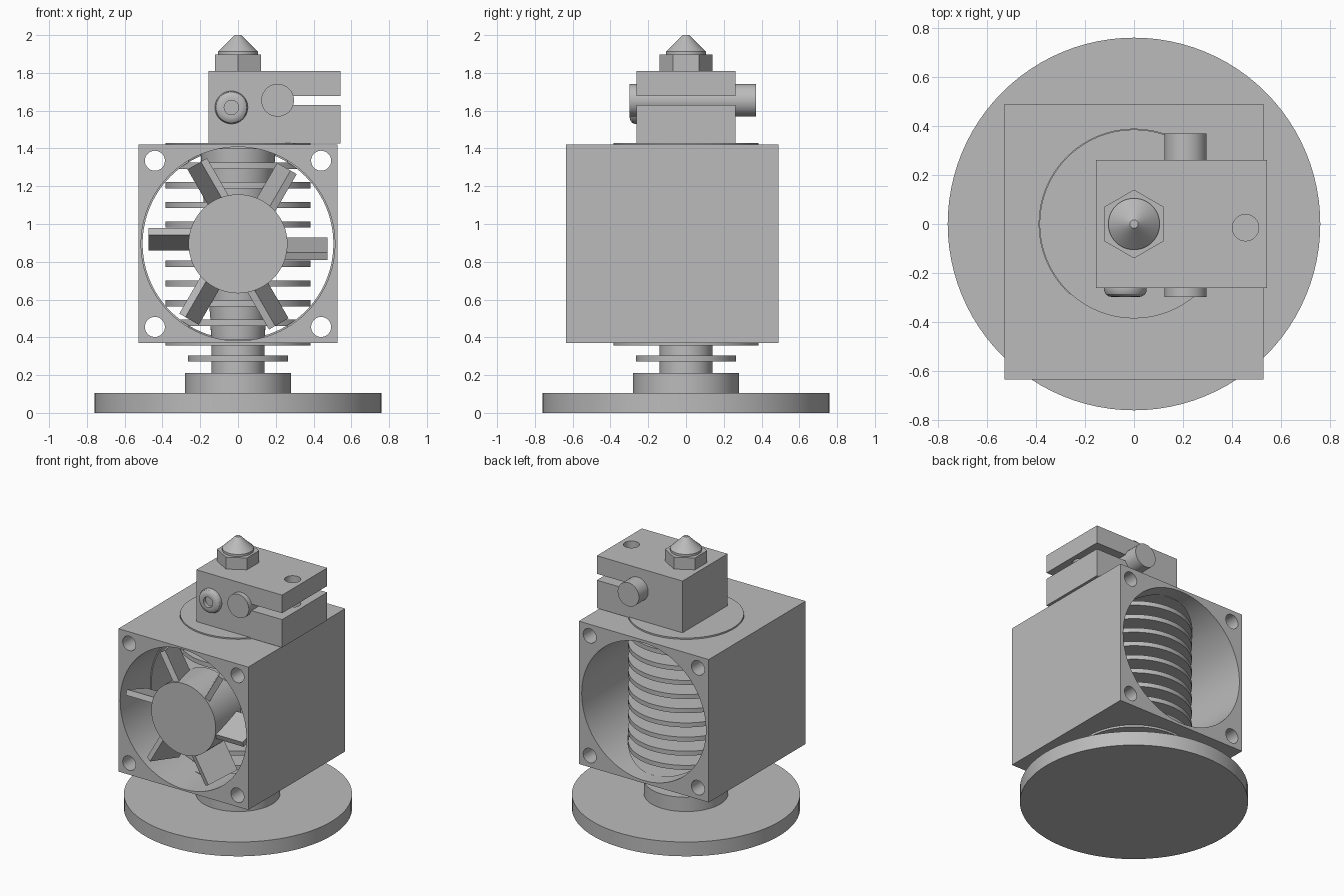
import bpy, bmesh, math
from mathutils import Matrix, Vector

if "Cube" in bpy.data.objects:
    bpy.data.objects.remove(bpy.data.objects["Cube"])

grey = bpy.data.materials.new("plain_grey")
grey.diffuse_color = (0.5, 0.5, 0.5, 1)
grey.use_nodes = True
grey.node_tree.nodes["Principled BSDF"].inputs["Base Color"].default_value = grey.diffuse_color


def finish(name, bm, matrix=None):
    bmesh.ops.remove_doubles(bm, verts=bm.verts, dist=1e-5)
    bmesh.ops.recalc_face_normals(bm, faces=bm.faces)
    if matrix is not None:
        bm.transform(matrix)
    me = bpy.data.meshes.new(name)
    bm.to_mesh(me)
    bm.free()
    me.materials.append(grey)
    ob = bpy.data.objects.new(name, me)
    bpy.context.collection.objects.link(ob)
    return ob


def box(name, lo, hi, matrix=None):
    bm = bmesh.new()
    bmesh.ops.create_cube(bm, size=1)
    for v in bm.verts:
        v.co = Vector([(a + b) / 2 + c * (b - a) for a, b, c in zip(lo, hi, v.co)])
    return finish(name, bm, matrix)


def lathe(name, profile, segs=64, matrix=None, start=0.0):
    """Revolve (radius, height) points around z; open ends are capped."""
    bm = bmesh.new()
    rings = []
    for r, z in profile:
        rings.append([bm.verts.new((r * math.cos(start + 2 * math.pi * i / segs),
                                    r * math.sin(start + 2 * math.pi * i / segs), z))
                      for i in range(segs)])
    for a, b in zip(rings, rings[1:]):
        for i in range(segs):
            j = (i + 1) % segs
            bm.faces.new((a[i], a[j], b[j], b[i]))
    bm.faces.new(rings[0])
    bm.faces.new(rings[-1])
    return finish(name, bm, matrix)


def rod_y(name, x, z, r, y0, y1, segs=64):
    m = Matrix.Translation((x, 0, z)) @ Matrix.Rotation(math.pi / 2, 4, 'X')
    return lathe(name, [(r, -y0), (r, -y1)], segs, m)


def cut(ob, cutters):
    bpy.context.view_layer.objects.active = ob
    for c in cutters:
        c.hide_render = True
        mod = ob.modifiers.new("cut", 'BOOLEAN')
        mod.operation = 'DIFFERENCE'
        mod.solver = 'EXACT'
        mod.object = c
        bpy.ops.object.modifier_apply(modifier=mod.name)
        bpy.data.objects.remove(c)


# round base with collar
lathe("mount_base", [(0.76, 0), (0.76, 0.105), (0.28, 0.105), (0.28, 0.21), (0.14, 0.21)], 96)

# finned heat sink: neck, small ring, then eleven fins on a tapering core
prof = [(0.14, 0.2), (0.14, 0.272), (0.265, 0.272), (0.265, 0.304), (0.14, 0.304)]
for i in range(11):
    z, core = 0.373 + 0.104 * i, 0.14 + 0.006 * i
    prof += [(core, z - 0.0165), (0.385, z - 0.0165), (0.385, z + 0.0165), (core, z + 0.0165)]
lathe("heat_sink", prof, 96)

# fan frame and shroud, each with a round duct and corner screw holes
CZ = 0.895


def duct_block(name, y0, y1, r):
    ob = box(name, (-0.528, y0, 0.37), (0.528, y1, 1.42))
    cutters = [rod_y("duct_cutter", 0, CZ, r, y0 - 0.1, y1 + 0.1, 96)]
    for sx in (-1, 1):
        for sz in (-1, 1):
            cutters.append(rod_y("hole_cutter", sx * 0.44, CZ + sz * 0.44, 0.053, y0 - 0.1, y1 + 0.1, 32))
    cut(ob, cutters)
    return ob


duct_block("fan_frame", -0.635, -0.285, 0.513)
shroud = duct_block("shroud", -0.285, 0.49, 0.505)
cut(shroud, [lathe("sink_cutter", [(0.387, 0.2), (0.387, 1.6)], 96)])

# fan hub and six tilted blades
rod_y("fan_hub", 0, CZ, 0.262, -0.633, -0.34)
for i in range(6):
    m = (Matrix.Translation((0, -0.5, CZ)) @ Matrix.Rotation(i * math.pi / 3, 4, 'Y')
         @ Matrix.Translation((0, 0, -0.025)) @ Matrix.Rotation(math.radians(19), 4, 'X'))
    box("fan_blade", (0.2, -0.125, -0.02), (0.475, 0.125, 0.02), m)

# heater block with clamp slot, cartridge bore and clamp bolt hole
heater = box("heater_block", (-0.155, -0.262, 1.425), (0.542, 0.262, 1.81))
cut(heater, [
    rod_y("bore_cutter", 0.21, 1.655, 0.086, -0.5, 0.5),
    box("slot_cutter", (0.22, -0.5, 1.63), (0.7, 0.5, 1.677)),
    lathe("bolt_cutter", [(0.054, 1.3), (0.054, 2)], 32, Matrix.Translation((0.455, -0.015, 0))),
])
rod_y("heater_cartridge", 0.21, 1.655, 0.0865, -0.298, 0.37)

# button-head screw with socket on the front
lathe("button_screw", [(0.087, 0), (0.087, 0.012), (0.081, 0.026), (0.068, 0.035), (0.054, 0.038),
                       (0.038, 0.038), (0.038, 0.012)], 48,
      Matrix.Translation((-0.035, -0.26, 1.617)) @ Matrix.Rotation(math.pi / 2, 4, 'X'))

# nozzle: hex body and conical tip
lathe("nozzle_hex", [(0.14, 1.8), (0.14, 1.897)], 6, start=math.pi / 2)
lathe("nozzle_tip", [(0.105, 1.89), (0.105, 1.913), (0.017, 2.0)], 48)

# smooth the round surfaces, keep edges sharp
for ob in bpy.context.scene.objects:
    ob.select_set(ob.type == 'MESH')
    bpy.context.view_layer.objects.active = ob
bpy.ops.object.shade_smooth_by_angle(angle=math.radians(30))
